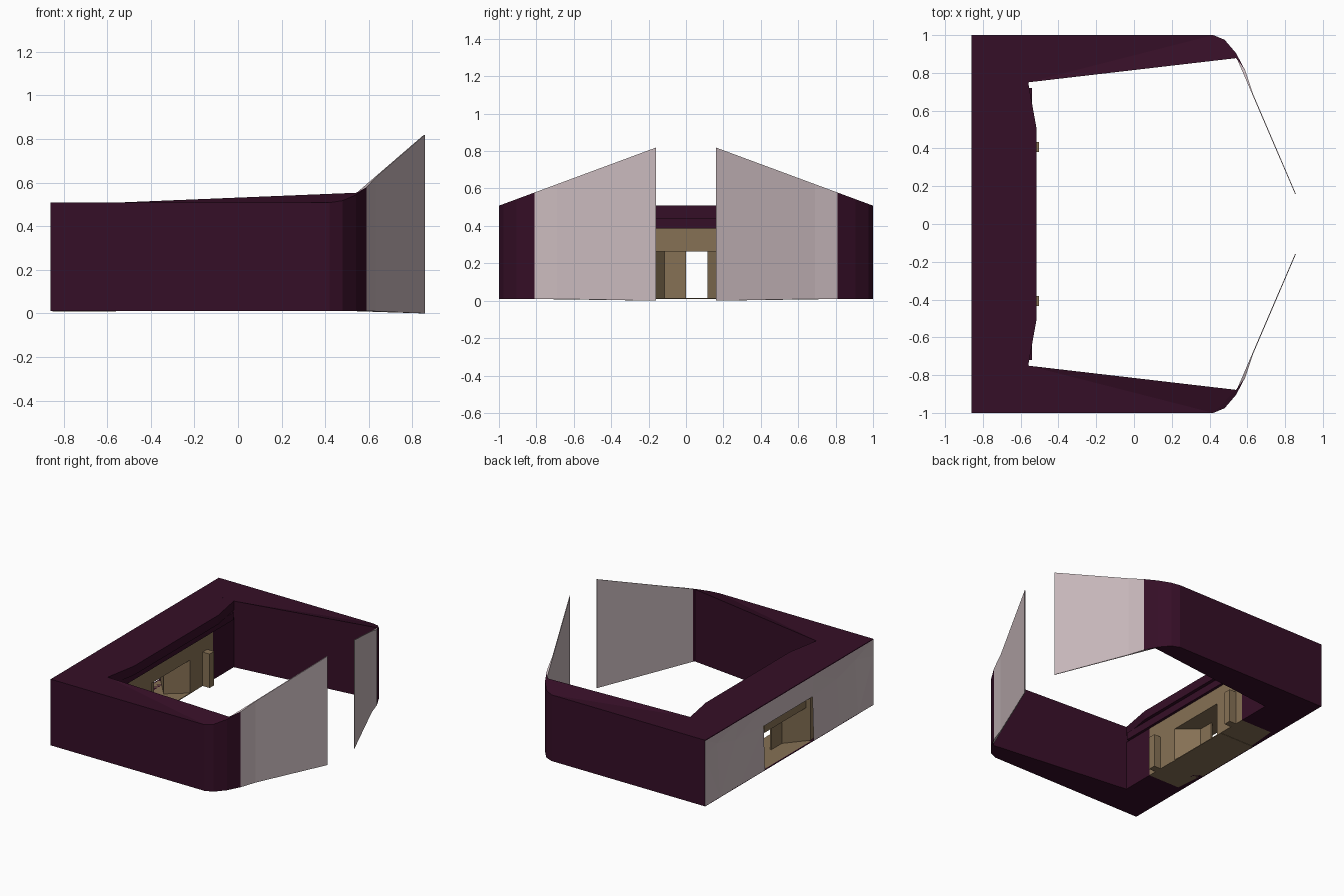
import bpy, bmesh

if "Cube" in bpy.data.objects:
    bpy.data.objects.remove(bpy.data.objects["Cube"])


def material(name, rgb):
    m = bpy.data.materials.new(name)
    m.diffuse_color = (*rgb, 1)
    m.use_nodes = True
    m.node_tree.nodes["Principled BSDF"].inputs["Base Color"].default_value = m.diffuse_color
    return m


DARK = material("dark_plum", (0.036, 0.0045, 0.02))
PALE = material("pale_stone", (0.6, 0.5, 0.52))
TAN = material("tan_plaster", (0.24, 0.165, 0.09))


def finish(name, bm, mat, mirror):
    bmesh.ops.recalc_face_normals(bm, faces=bm.faces)
    me = bpy.data.meshes.new(name)
    bm.to_mesh(me)
    bm.free()
    me.materials.append(mat)
    ob = bpy.data.objects.new(name, me)
    bpy.context.collection.objects.link(ob)
    if mirror:
        mod = ob.modifiers.new("mirror", 'MIRROR')
        mod.use_axis = (False, True, False)
        mod.use_mirror_merge = False
    return ob


def prism(name, outline, bottom, top, mat, mirror=False):
    """Extruded plan outline; bottom and top are heights or functions of x, y."""
    def h(f, x, y):
        return f(x, y) if callable(f) else f
    bm = bmesh.new()
    lo = [bm.verts.new((x, y, h(bottom, x, y))) for x, y in outline]
    hi = [bm.verts.new((x, y, h(top, x, y))) for x, y in outline]
    n = len(outline)
    for i in range(n):
        j = (i + 1) % n
        bm.faces.new((lo[i], lo[j], hi[j], hi[i]))
    caps = [bm.faces.new(lo), bm.faces.new(hi)]
    bmesh.ops.triangulate(bm, faces=caps)
    return finish(name, bm, mat, mirror)


def box(name, x0, x1, y0, y1, z0, z1, mat, mirror=False):
    return prism(name, [(x0, y0), (x1, y0), (x1, y1), (x0, y1)], z0, z1, mat, mirror)


def rising_top(x, y):
    return 0.508 + (0.37 * (1 - abs(y)) if x > 0.41 else 0)


# side walls with rounded, rising front corners
prism("side_wall",
      [(-0.86, 1), (0.42, 1), (0.48, 0.975), (0.54, 0.905), (0.59, 0.81),
       (0.54, 0.878), (-0.56, 0.75), (-0.81, 0.75)],
      0.01, rising_top, DARK, True)

# thin tapered screens closing the open end
prism("front_screen",
      [(0.59, 0.81), (0.63, 0.69), (0.857, 0.16), (0.852, 0.16), (0.545, 0.875)],
      lambda x, y: 0.01 if y > 0.2 else 0.0, rising_top, PALE, True)

# stepped roof beam across the back
prism("roof_beam",
      [(-0.82, -0.76), (-0.56, -0.75), (-0.515, -0.5), (-0.515, 0.5),
       (-0.56, 0.75), (-0.82, 0.76)], 0.44, 0.508, DARK)
box("roof_step", -0.8, -0.54, -0.72, 0.72, 0.385, 0.44, DARK)
prism("roof_edge", [(-0.86, -1), (-0.79, -0.74), (-0.79, 0.74), (-0.86, 1)],
      0.502, 0.508, DARK)

# dark corner blocks of the back wing
box("corner_block", -0.8, -0.56, 0.5, 0.76, 0.01, 0.385, DARK, True)
prism("base_edge", [(-0.86, -1), (-0.79, -0.74), (-0.79, 0.74), (-0.86, 1)],
      0.01, 0.014, DARK)

# tan entrance walls, pinched at mid depth
prism("entrance_wall",
      [(-0.56, 0.5), (-0.56, 0.23), (-0.7, 0.115), (-0.84, 0.28), (-0.82, 0.5)],
      0.01, 0.385, TAN, True)
box("entrance_lintel", -0.82, -0.56, -0.27, 0.24, 0.262, 0.385, TAN)
box("entrance_floor", -0.85, -0.56, -0.27, 0.27, 0.008, 0.014, TAN)
box("closed_door", -0.71, -0.7, -0.2, 0, 0.01, 0.27, TAN)
box("inner_pillar", -0.57, -0.503, 0.38, 0.435, 0.01, 0.265, TAN, True)

# faceted stone skin on the outer back face, around the doorway
bm = bmesh.new()
# columns: y, foot x, knee x, knee z
cols = [(1.0, -0.86, -0.86, 0.38), (0.82, -0.86, -0.835, 0.41), (0.6, -0.86, -0.835, 0.35),
        (0.29, -0.86, -0.85, 0.34)]
rows = []
for y, fx, kx, kz in cols:
    rows.append([bm.verts.new(p) for p in
                 ((fx, y, 0.01), (kx, y, kz), (-0.86, y, 0.506))])
for a, b in zip(rows, rows[1:]):
    for k in range(2):
        bm.faces.new((a[k], b[k], b[k + 1], a[k + 1]))
c = [bm.verts.new((-0.85, 0, 0.34)), bm.verts.new((-0.86, 0, 0.506))]
bm.faces.new((rows[-1][1], c[0], c[1], rows[-1][2]))
bmesh.ops.triangulate(bm, faces=bm.faces)
finish("stone_facade", bm, PALE, True)
